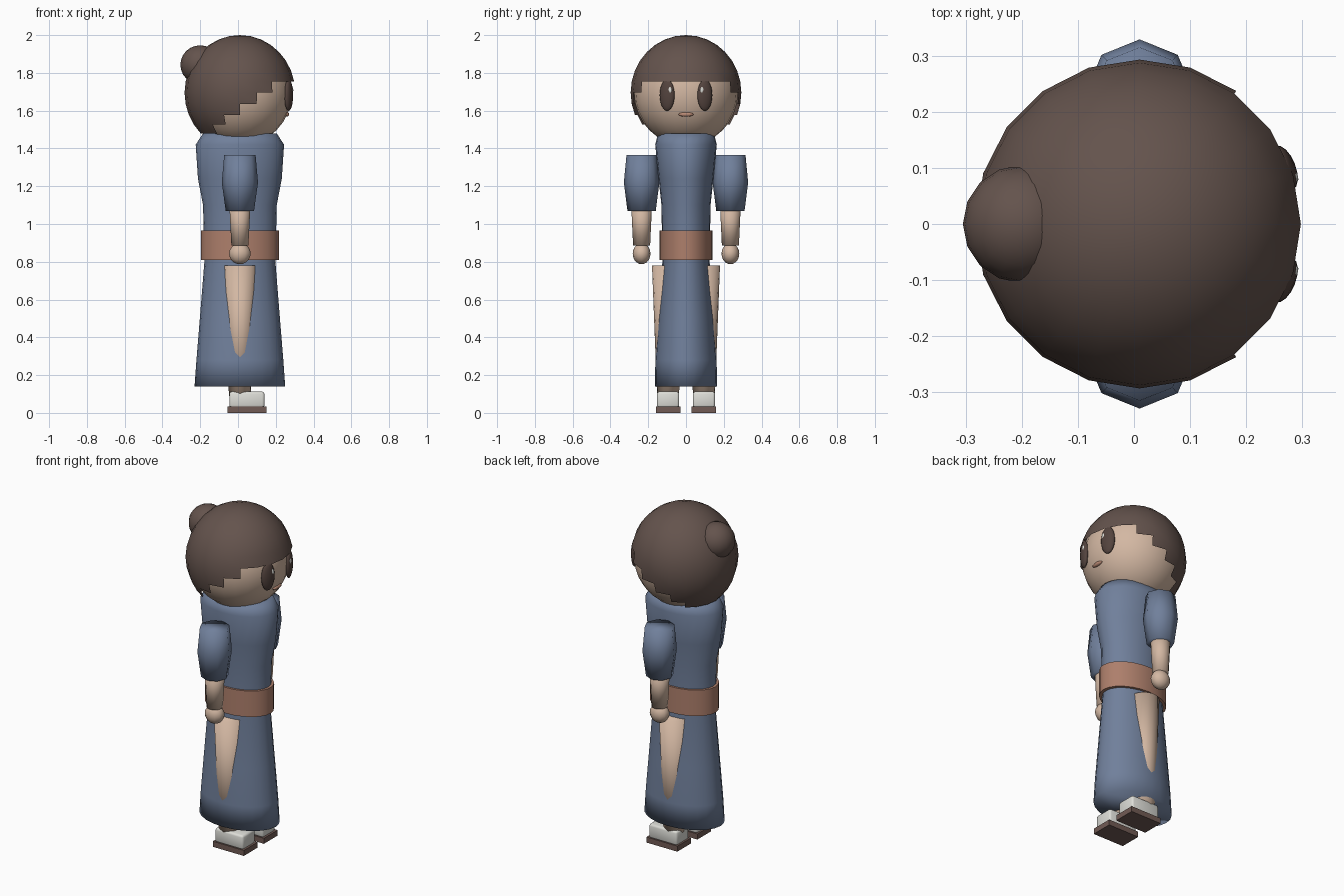
import bpy, bmesh, math
from mathutils import Matrix, Vector

cube = bpy.data.objects.get("Cube")
if cube:
    bpy.data.objects.remove(cube, do_unlink=True)

CX = 0.01  # body axis


def material(name, *srgb):
    col = [(c / 255) ** 2.2 for c in srgb] + [1]
    m = bpy.data.materials.new(name)
    m.use_nodes = True
    m.diffuse_color = col
    bsdf = m.node_tree.nodes["Principled BSDF"]
    bsdf.inputs["Base Color"].default_value = col
    bsdf.inputs["Roughness"].default_value = 0.8
    return m


skin = material("skin", 210, 182, 161)
brown = material("dark brown hair", 100, 84, 78)
eye_brown = material("eye brown", 84, 69, 64)
blue = material("slate blue cloth", 112, 127, 154)
tan = material("terracotta belt", 172, 126, 107)
white = material("sock white", 220, 220, 214)
sole_brown = material("sandal brown", 112, 91, 85)
lip = material("lip", 182, 136, 115)


def finish(bm, name, mat, smooth=True, sharp=False):
    bmesh.ops.recalc_face_normals(bm, faces=bm.faces)
    me = bpy.data.meshes.new(name)
    bm.to_mesh(me)
    bm.free()
    me.materials.append(mat)
    ob = bpy.data.objects.new(name, me)
    bpy.context.collection.objects.link(ob)
    for p in me.polygons:
        p.use_smooth = smooth
    if sharp:
        bpy.ops.object.select_all(action="DESELECT")
        ob.select_set(True)
        bpy.context.view_layer.objects.active = ob
        bpy.ops.object.shade_smooth_by_angle(angle=math.radians(35))
    return ob


def loft(name, y, rings, sides, mat, sharp=False):
    """Capped elliptical loft through (z, half x, half y) rings."""
    bm = bmesh.new()
    loops = []
    for z, rx, ry in rings:
        angles = [math.tau * i / sides for i in range(sides)]
        loops.append([bm.verts.new((CX + rx * math.cos(a), y + ry * math.sin(a), z))
                      for a in angles])
    for low, high in zip(loops, loops[1:]):
        for i in range(sides):
            j = (i + 1) % sides
            bm.faces.new((low[i], low[j], high[j], high[i]))
    bm.faces.new(loops[0])
    bm.faces.new(loops[-1])
    return finish(bm, name, mat, sharp=sharp)


def ball(name, loc, radii, mat, u=20, v=16, rot=None, keep=None):
    bm = bmesh.new()
    bmesh.ops.create_uvsphere(bm, u_segments=u, v_segments=v, radius=1)
    if keep:
        drop = [f for f in bm.faces if not keep(f.calc_center_median())]
        bmesh.ops.delete(bm, geom=drop, context="FACES")
    m = Matrix.Translation(loc) @ (rot or Matrix()) @ Matrix.Diagonal((*radii, 1))
    bm.transform(m)
    return finish(bm, name, mat)


def box(name, loc, size, bevel, mat, smooth):
    bm = bmesh.new()
    bmesh.ops.create_cube(bm, size=1)
    bm.transform(Matrix.Translation(loc) @ Matrix.Diagonal((*size, 1)))
    if bevel:
        bmesh.ops.bevel(bm, geom=bm.edges[:], offset=bevel, segments=2,
                        affect="EDGES", profile=0.5)
    return finish(bm, name, mat, smooth)


# Head, with a hair cap whose stepped edge drops from fringe to nape
def in_hair(c):
    azimuth = math.degrees(math.atan2(abs(c.y), c.x))
    latitude = math.degrees(math.atan2(c.z, math.hypot(c.x, c.y)))
    step = min(max(math.ceil((azimuth - 54) / 18), 0), 5)
    return latitude > 11.25 * (1 - step)


head_centre = Vector((CX, 0, 1.695))
ball("head", head_centre, (0.275, 0.275, 0.28), skin, 24, 16)
ball("hair", head_centre, (0.293, 0.293, 0.305), brown, keep=in_hair)
ball("hair_bun", (-0.2, 0, 1.843), (0.105, 0.105, 0.103), brown, 16, 12)
ball("mouth", (0.259, 0, 1.58), (0.012, 0.04, 0.012), lip, 12, 8)

# Dress and belt
loft("dress", 0, [(0.14, 0.24, 0.165), (0.28, 0.23, 0.162), (0.5, 0.212, 0.147),
                  (0.8, 0.188, 0.125), (1.1, 0.195, 0.13), (1.24, 0.222, 0.145),
                  (1.42, 0.234, 0.163), (1.48, 0.195, 0.148)], 24, blue)
loft("belt", 0, [(0.81, 0.207, 0.14), (0.965, 0.207, 0.14)], 24, tan, sharp=True)

# Paired parts
for side, s in (("left", 1), ("right", -1)):
    # Eye and its glint, turned to follow the face
    turn = Matrix.Rotation(s * math.radians(21), 4, "Z")
    ball(side + "_eye", (0.268, s * 0.1, 1.682), (0.02, 0.042, 0.083),
         eye_brown, 16, 12, turn)
    ball(side + "_eye_glint", (0.286, s * 0.086, 1.708), (0.006, 0.012, 0.018),
         white, 10, 8, turn)

    # Arm
    arm_y = s * 0.235
    loft(side + "_sleeve", arm_y, [(1.07, 0.075, 0.075), (1.22, 0.096, 0.094),
                                   (1.365, 0.083, 0.08)], 8, blue)
    loft(side + "_forearm", arm_y, [(0.885, 0.045, 0.045), (1.12, 0.057, 0.056)],
         12, skin)
    ball(side + "_hand", (CX, arm_y, 0.843), (0.057, 0.047, 0.056), skin, 12, 10)

    # Leg, showing through the skirt at the hip
    leg_y = s * 0.095
    loft(side + "_leg", leg_y, [(0.09, 0.058, 0.058), (0.78, 0.085, 0.085)], 16, skin)
    box(side + "_sock", (0.047, leg_y, 0.07), (0.186, 0.118, 0.085), 0.012, white, True)
    box(side + "_sandal_sole", (0.048, leg_y, 0.0165), (0.205, 0.13, 0.033), 0,
        sole_brown, False)
